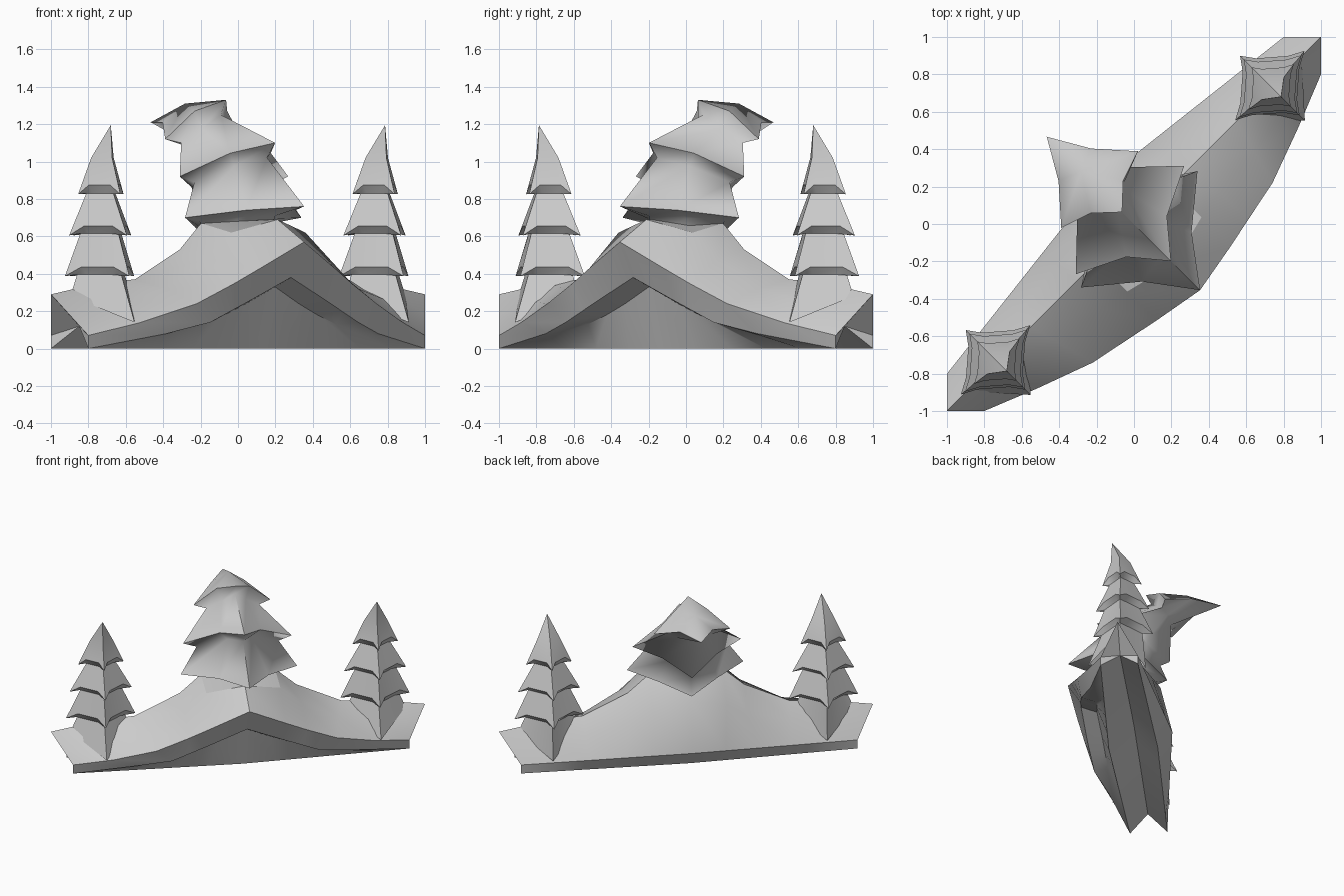
import bpy, bmesh, math
from mathutils import Vector

if "Cube" in bpy.data.objects:
    bpy.data.objects.remove(bpy.data.objects["Cube"])

stone = bpy.data.materials.new("light grey stone")
stone.use_nodes = True
GREY = (0.6, 0.6, 0.6, 1)
stone.diffuse_color = GREY
stone.node_tree.nodes["Principled BSDF"].inputs["Base Color"].default_value = GREY


def place(p):
    """The length (u) runs diagonally; v points to the arched side."""
    u, v, z = p
    return Vector(((u + v) / math.sqrt(2), (u - v) / math.sqrt(2), z))


def loft(name, rings, tip=None, end=None, angle=30):
    """Skin rings of equal size; tip closes the last, end caps both by a fan."""
    bm = bmesh.new()
    rows = [[bm.verts.new(place(p)) for p in ring] for ring in rings]
    n = len(rows[0])
    for a, b in zip(rows, rows[1:]):
        for i in range(n):
            j = (i + 1) % n
            bm.faces.new((a[i], a[j], b[j], b[i]))
    if tip:
        top = bm.verts.new(place(tip))
        for i in range(n):
            bm.faces.new((rows[-1][i], rows[-1][(i + 1) % n], top))
    if end is not None:
        for row in (rows[0], rows[-1]):
            for k in range(1, n - 1):
                bm.faces.new((row[end], row[(end + k) % n], row[(end + k + 1) % n]))
    bmesh.ops.remove_doubles(bm, verts=bm.verts, dist=0.0005)
    bmesh.ops.recalc_face_normals(bm, faces=bm.faces)
    mesh = bpy.data.meshes.new(name)
    bm.to_mesh(mesh)
    bm.free()
    mesh.materials.append(stone)
    obj = bpy.data.objects.new(name, mesh)
    bpy.context.collection.objects.link(obj)
    bpy.ops.object.select_all(action="DESELECT")
    obj.select_set(True)
    bpy.context.view_layer.objects.active = obj
    bpy.ops.object.shade_smooth_by_angle(angle=math.radians(angle))


def star(front, side, back, pinch=0.0, lift=0.0, back_pinch=0.0, steps=(.5,), centre=0.0):
    """Four-cornered ring; pinch pulls the edge points in, lift raises them."""
    f, s, b = Vector((0, *front)), Vector(side), Vector((0, *back))
    mid = (f + b) / 2

    def between(p, q, pull):
        points = []
        for t in steps:
            m = p.lerp(q, t)
            m.xy = m.xy.lerp(mid.xy, pull)
            m.z += lift
            points.append(m)
        return points
    half = [f, *between(f, s, pinch), s, *between(s, b, back_pinch), b]
    ring = half + [Vector((-p.x, p.y, p.z)) for p in half[-2:0:-1]]
    return [p + Vector((centre, 0, 0)) for p in ring]


def straight(a, b, count=6):
    return [Vector(a).lerp(Vector(b), i / (count - 1)) for i in range(count)]


# Gabled base: lengthwise rails from the middle to one end, then mirrored
front_end, back_end = (1.273, .141), (1.273, -.141)
rails = [
    # ridge
    [(0, 0, .7), (.28, 0, .67), (.44, 0, .53), (.78, 0, .37), (1.05, 0, .35), (1.414, 0, .29)],
    # front slope and eave
    [(0, .3, .69), (.28, .23, .62), (.44, .2, .48), (.73, .18, .32), (1.02, .13, .25), (1.343, .07, .18)],
    [(0, .5, .57), (.28, .45, .43), (.45, .415, .345), (.68, .368, .24), (.99, .255, .14), (*front_end, .07)],
    [(0, .4, .38), (.28, .38, .26), (.42, .365, .2), (.56, .35, .14), (.8, .26, .08), (*front_end, 0)],
    # arch wall and hollow underside
    [(0, .28, .33), (.2, .26, .24), (.35, .25, .18), (.5, .24, .13), (.8, .24, .07), (*front_end, 0)],
    straight((0, .19, 0), (*front_end, 0)),
    straight((0, 0, .2), (1.2, 0, .12)),
    # back eave and slope
    straight((0, -.18, 0), (*back_end, 0)),
    straight((0, -.29, .13), (*back_end, .07)),
    [(0, -.2, .52), (.28, -.16, .45), (.44, -.14, .36), (.78, -.1, .26), (1.05, -.08, .24), (1.343, -.07, .18)],
]
half = [list(map(Vector, ring)) for ring in zip(*rails)]
mirrored = [[Vector((-p.x, p.y, p.z)) for p in ring] for ring in half[:0:-1]]
loft("gabled_base", mirrored + half, end=6)

# Central tower: three stacked flaring roofs bending backwards
tower = [
    star((.24, .6), (.25, 0, .56), (-.12, .48)),
    star((.28, .71), (.29, 0, .68), (-.16, .57)),
    star((.5, .76), (.44, .04, .7), (-.25, .58), .15, .01),
    star((.22, 1.02), (.31, -.02, .89), (-.2, .71), .4, .02),
    star((.28, 1.1), (.41, -.03, .92), (-.27, .74), .25, .035),
    star((-.13, 1.25), (.2, -.23, 1.1), (-.28, 1.06), .1, 0, -.2),
    star((-.09, 1.33), (.29, -.26, 1.12), (-.66, 1.21), .15, .045, .15),
]
loft("bent_tower", tower, tip=(0, -.4, 1.31), angle=75)

# Tiered spires near both ends: (corner radius, height, forward lean)
tiers = [(.18, .395, 0), (.262, .387, -.01), (.155, .615, 0), (.235, .605, -.005),
         (.11, .83, 0), (.172, .825, 0), (.085, 1.02, .012)]
quarters = (.22, .78)
for side, label in ((1, "left"), (-1, "right")):
    u = side * 1.037
    rings = [star((.255, .14), (.23, 0, .28), (-.18, .1), steps=quarters, centre=u)]
    for i, (r, z, lean) in enumerate(tiers):
        pull, lift = (.12, .05) if i % 2 else (0, 0)
        w = r * .86
        rings.append(star((lean + w, z), (r, lean, z), (lean - w, z),
                          pull, lift, pull, quarters, u))
    loft(label + "_spire", rings, tip=(u, .075, 1.195))
